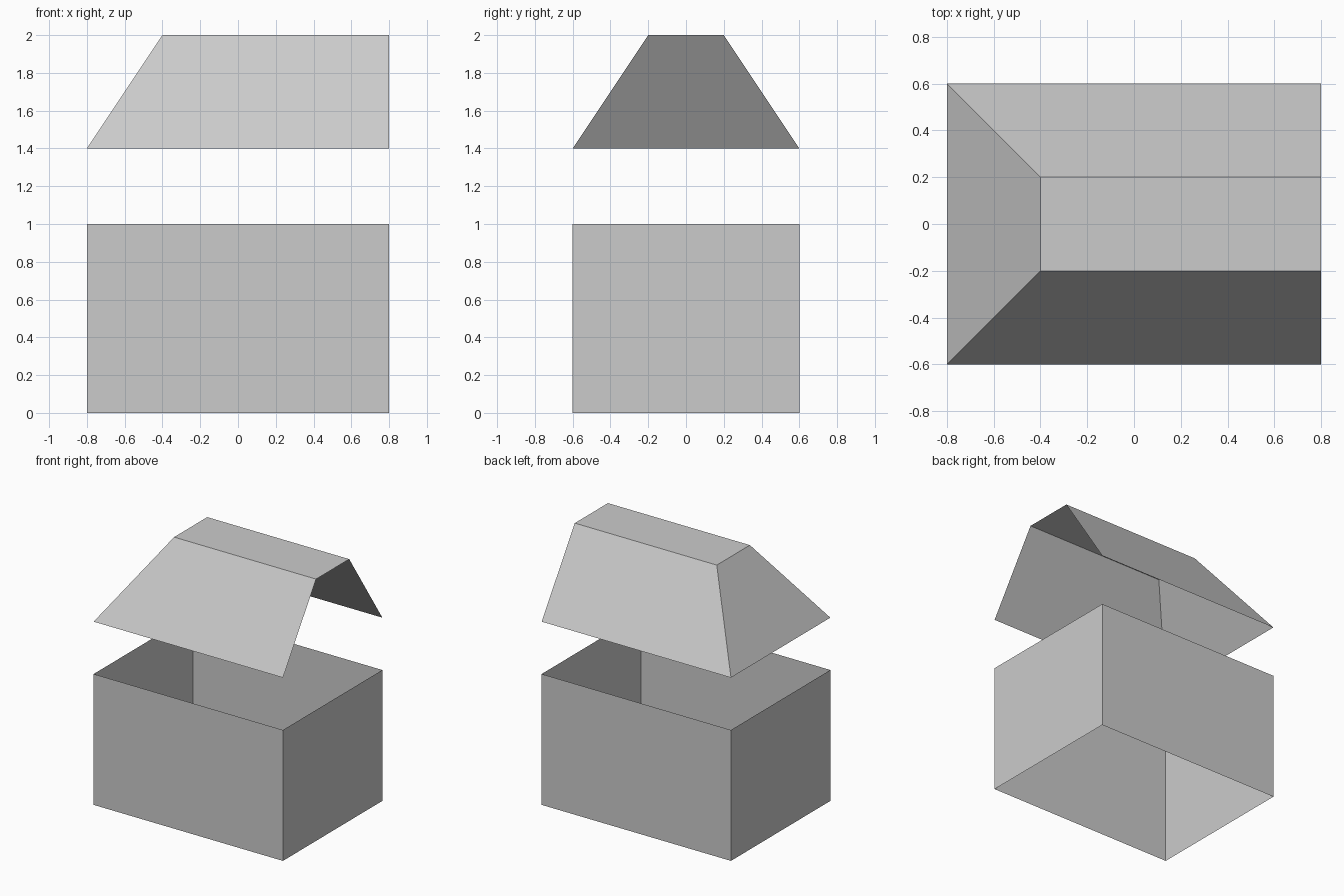
import bpy
import bmesh

if "Cube" in bpy.data.objects:
    bpy.data.objects.remove(bpy.data.objects["Cube"])

HX, HY = 0.8, 0.6  # half width and depth shared by both parts


def finish(bm, name):
    mesh = bpy.data.meshes.new(name)
    bm.to_mesh(mesh)
    bm.free()
    obj = bpy.data.objects.new(name, mesh)
    bpy.context.collection.objects.link(obj)
    return obj


def block(z0, z1):
    """Cube scaled to the shared footprint between two heights."""
    bm = bmesh.new()
    bmesh.ops.create_cube(bm, size=2)
    for v in bm.verts:
        v.co = (v.co.x * HX, v.co.y * HY, z1 if v.co.z > 0 else z0)
    bm.normal_update()
    return bm


def remove_faces(bm, test):
    faces = [f for f in bm.faces if test(f.normal)]
    bmesh.ops.delete(bm, geom=faces, context='FACES')


# Walls: four thin sides, open at top and bottom
bm = block(0, 1)
remove_faces(bm, lambda n: abs(n.z) > 0.9)
finish(bm, "walls")

# Roof: open below and on the right end, sloping in on the other three sides
bm = block(1.4, 2)
remove_faces(bm, lambda n: n.z < -0.9 or n.x > 0.9)
for v in bm.verts:
    if v.co.z > 1.9:
        v.co.y *= 0.2 / HY
        if v.co.x < 0:
            v.co.x = -0.4
bm.normal_update()
finish(bm, "roof")
